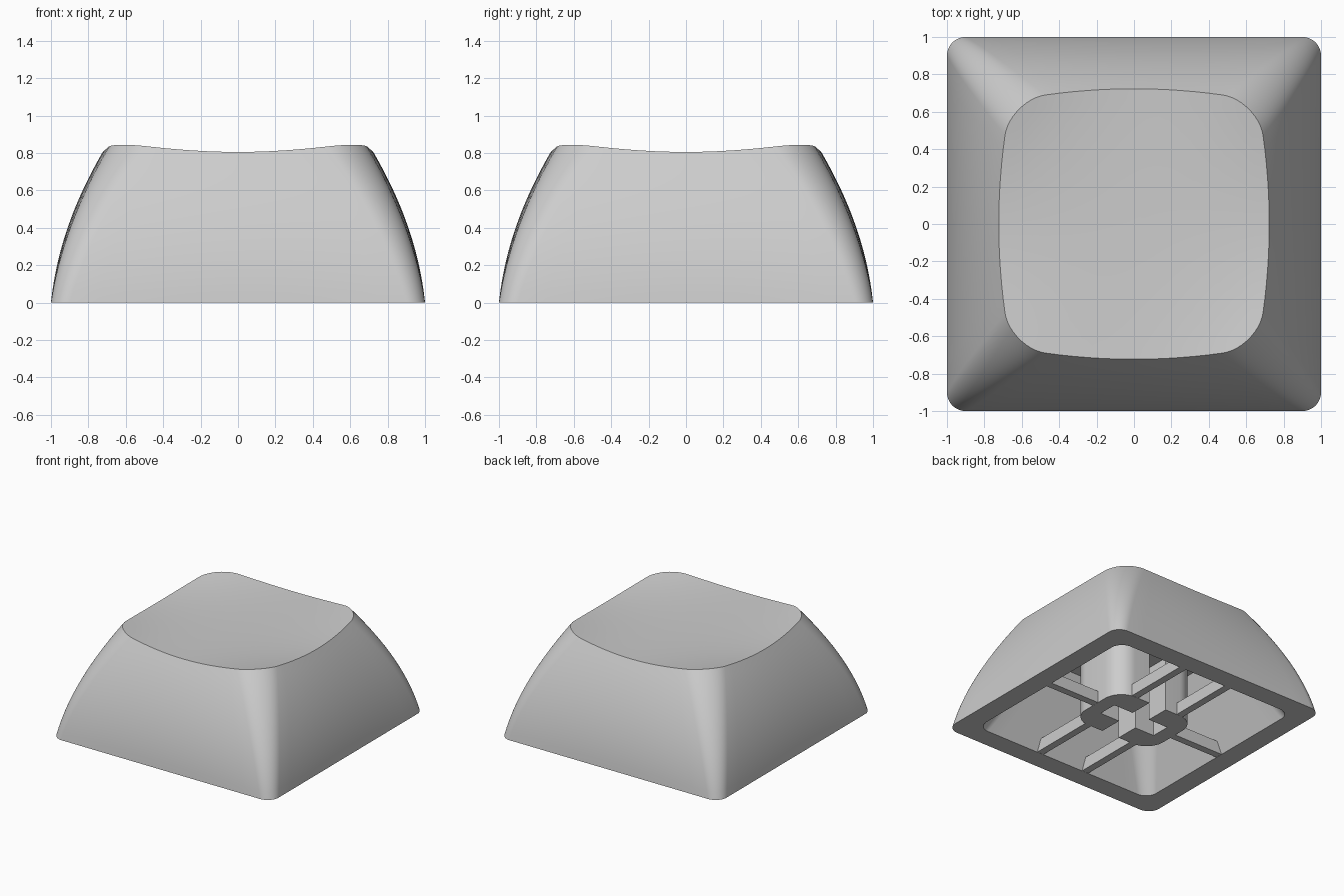
import bpy, bmesh
from math import sin, cos, pi, radians

if "Cube" in bpy.data.objects:
    bpy.data.objects.remove(bpy.data.objects["Cube"], do_unlink=True)

GREY = (0.61, 0.61, 0.61, 1.0)
mat = bpy.data.materials.new("grey plastic")
mat.use_nodes = True
mat.diffuse_color = GREY
mat.node_tree.nodes["Principled BSDF"].inputs["Base Color"].default_value = GREY

CEILING = 0.62


def section(hx, hy, r, arc=12, side=12):
    """Rounded rectangle outline, counter-clockwise, with subdivided sides."""
    corners = []
    for k, (sx, sy) in enumerate(((1, 1), (-1, 1), (-1, -1), (1, -1))):
        cx, cy = sx * (hx - r), sy * (hy - r)
        angles = [(k + i / arc) * pi / 2 for i in range(arc + 1)]
        corners.append([(cx + r * cos(a), cy + r * sin(a)) for a in angles])
    pts = []
    for k, corner in enumerate(corners):
        pts += corner
        (x0, y0), (x1, y1) = corner[-1], corners[(k + 1) % 4][0]
        pts += [(x0 + (x1 - x0) * i / side, y0 + (y1 - y0) * i / side)
                for i in range(1, side)]
    return pts


def bridge(bm, a, b):
    n = len(a)
    for i in range(n):
        j = (i + 1) % n
        bm.faces.new((a[i], a[j], b[j], b[i]))


def add_ring(bm, pts):
    return [bm.verts.new(p) for p in pts]


def finish(name, bm, smooth=False):
    bmesh.ops.recalc_face_normals(bm, faces=bm.faces)
    mesh = bpy.data.meshes.new(name)
    bm.to_mesh(mesh)
    bm.free()
    mesh.materials.append(mat)
    obj = bpy.data.objects.new(name, mesh)
    bpy.context.collection.objects.link(obj)
    if smooth:
        smooth_sharp(obj)
    return obj


def activate(obj):
    bpy.ops.object.select_all(action="DESELECT")
    obj.select_set(True)
    bpy.context.view_layer.objects.active = obj


def smooth_sharp(obj):
    activate(obj)
    bpy.ops.object.shade_smooth_by_angle(angle=radians(30))


def box(name, x0, x1, y0, y1, z0, z1):
    bm = bmesh.new()
    bmesh.ops.create_cube(bm, size=1)
    for v in bm.verts:
        v.co = (x1 if v.co.x > 0 else x0, y1 if v.co.y > 0 else y0,
                z1 if v.co.z > 0 else z0)
    return finish(name, bm)


# Cap shell: curved walls that bow out towards the top, shallow dish, hollow underside
def outer(z):
    h = 1 - 0.102 * z - 0.3 * z * z
    bow = 0.055 * z
    return [(x * (1 - bow * (y / h) ** 2), y * (1 - bow * (x / h) ** 2))
            for x, y in section(h, h, 0.1 + 0.13 * z)]


def dish(x, y):
    return 0.79 + 0.03 * (x * x + y * y) + 0.22 * x * x * y * y


count = len(outer(0))
rim_z = []
for i in range(count):
    z = 0.8
    for _ in range(12):
        z = dish(*outer(z)[i])
    rim_z.append(z)

bm = bmesh.new()
LEVELS = 14
rings = []
for k in range(LEVELS + 1):
    heights = [z * k / LEVELS for z in rim_z]
    rings.append(add_ring(bm, [(*outer(z)[i], z) for i, z in enumerate(heights)]))

rim = [v.co.copy() for v in rings[-1]]
STEPS = 12
for k in range(1, STEPS):
    f = 1 - k / STEPS
    rings.append(add_ring(bm, [(p.x * f, p.y * f, dish(p.x * f, p.y * f)) for p in rim]))
for a, b in zip(rings, rings[1:]):
    bridge(bm, a, b)
centre = bm.verts.new((0, 0, dish(0, 0)))
for i in range(count):
    bm.faces.new((rings[-1][i], rings[-1][(i + 1) % count], centre))

previous = rings[0]
for z, h, r in ((0, 0.835, 0.1), (CEILING, 0.57, 0.19)):
    ring = add_ring(bm, [(x, y, z) for x, y in section(h, h, r)])
    bridge(bm, previous, ring)
    previous = ring
bm.faces.new(previous)
finish("cap_shell", bm, smooth=True)

# Stem with a cross-shaped socket that opens through its front and back
bm = bmesh.new()
outline = section(0.38, 0.275, 0.16, side=1)
bottom = add_ring(bm, [(x, y, 0) for x, y in outline])
top = add_ring(bm, [(x, y, CEILING + 0.02) for x, y in outline])
bridge(bm, bottom, top)
bm.faces.new(bottom)
bm.faces.new(top)
stem = finish("stem", bm)
for hx, hy in ((0.26, 0.08), (0.08, 0.5)):
    cutter = box("socket_cutter", -hx, hx, -hy, hy, -0.1, 0.45)
    cutter.hide_render = True
    mod = stem.modifiers.new("socket", "BOOLEAN")
    mod.operation = "DIFFERENCE"
    mod.solver = "EXACT"
    mod.object = cutter
    activate(stem)
    bpy.ops.object.modifier_apply(modifier=mod.name)
    bpy.data.objects.remove(cutter, do_unlink=True)
smooth_sharp(stem)

# Ribs: one on each side, a pair at the front and a pair at the back
LOW, HIGH, END = 0.001, 0.1, 0.85
for name, s in (("left", 1), ("right", -1)):
    box(name + "_rib", *sorted((s * 0.36, s * END)), -0.03, 0.03, LOW, HIGH)
    x = sorted((s * 0.19, s * 0.25))
    box("back_%s_rib" % name, *x, 0.24, END, LOW, HIGH)
    box("front_%s_rib" % name, *x, -END, -0.24, LOW, HIGH)
